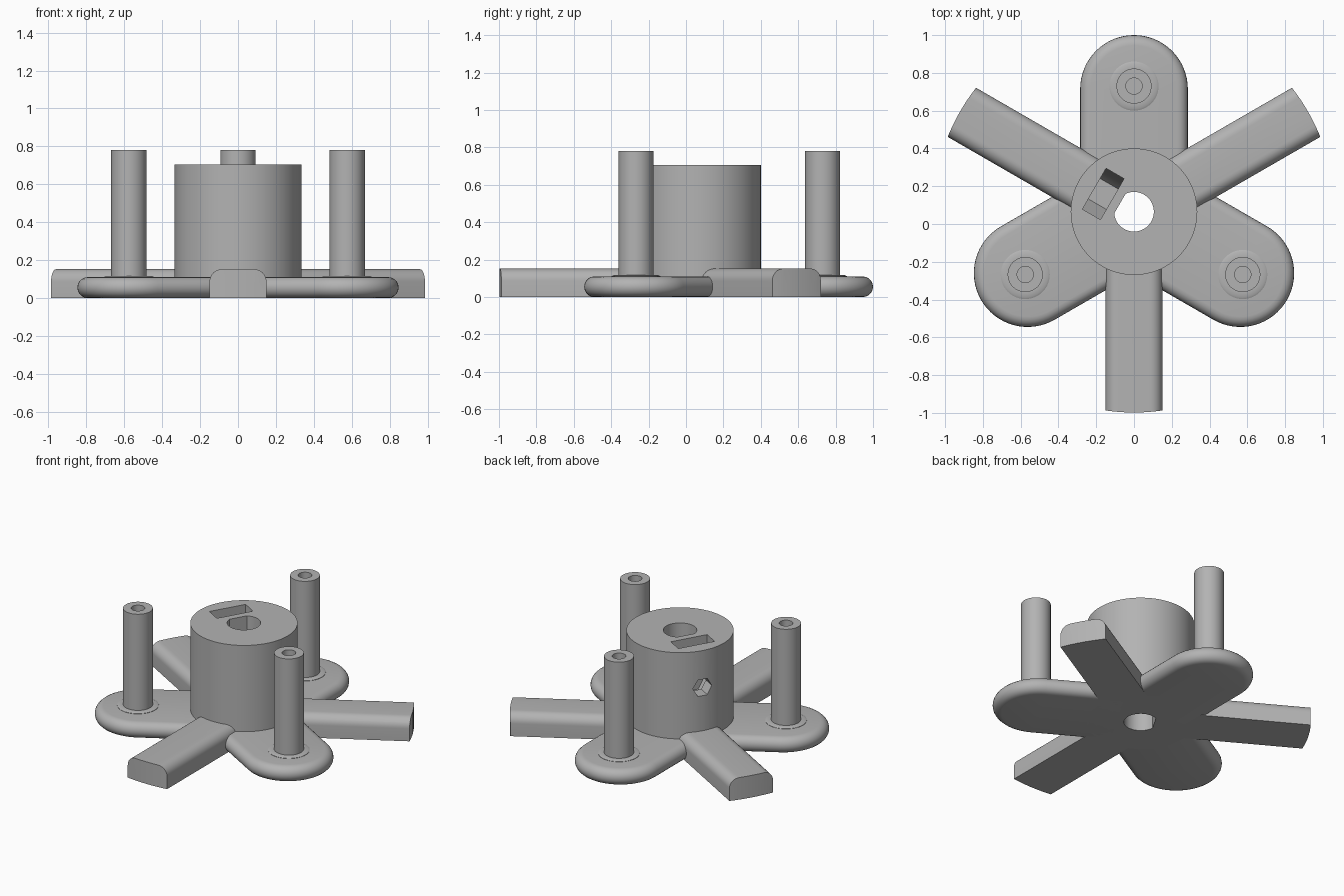
import bpy, bmesh
from math import radians, sin, cos, pi
from mathutils import Matrix, Vector

if "Cube" in bpy.data.objects:
    bpy.data.objects.remove(bpy.data.objects["Cube"], do_unlink=True)

CENTRE = Vector((0, 0.065, 0))
PADDLE_ANGLES = (90, 210, 330)
ARM_ANGLES = (30, 150, 270)
SCREW_ANGLE = 150

grey = bpy.data.materials.new("plain_grey")
grey.use_nodes = True
grey.diffuse_color = (0.45, 0.45, 0.45, 1)
grey.node_tree.nodes["Principled BSDF"].inputs["Base Color"].default_value = grey.diffuse_color


def finish(name, bm, matrix):
    """Turn a bmesh into an object placed by the matrix."""
    bmesh.ops.transform(bm, matrix=matrix, verts=bm.verts)
    bmesh.ops.recalc_face_normals(bm, faces=bm.faces)
    mesh = bpy.data.meshes.new(name)
    bm.to_mesh(mesh)
    bm.free()
    mesh.materials.append(grey)
    obj = bpy.data.objects.new(name, mesh)
    bpy.context.collection.objects.link(obj)
    shade(obj)
    return obj


def shade(obj):
    obj.data.shade_smooth()
    obj.data.set_sharp_from_angle(angle=radians(30))


def loft(name, loops, matrix):
    """Skin a stack of equal closed loops and cap both ends."""
    bm = bmesh.new()
    rings = [[bm.verts.new(p) for p in loop] for loop in loops]
    for low, high in zip(rings, rings[1:]):
        for i in range(len(low)):
            j = (i + 1) % len(low)
            bm.faces.new((low[i], low[j], high[j], high[i]))
    bm.faces.new(rings[0][::-1])
    bm.faces.new(rings[-1])
    return finish(name, bm, matrix)


def prism(name, outline, start, end, matrix):
    return loft(name, [[(x, y, h) for x, y in outline] for h in (start, end)], matrix)


def arc(cx, cy, r, a, b, steps):
    return [(cx + r * cos(radians(a + (b - a) * i / steps)),
             cy + r * sin(radians(a + (b - a) * i / steps))) for i in range(steps + 1)]


def circle(r, steps):
    return arc(0, 0, r, 0, 360, steps)[:-1]


def upright(degrees=0):
    """Local x points outward along the given direction."""
    return Matrix.Translation(CENTRE) @ Matrix.Rotation(radians(degrees), 4, 'Z')


def radial(degrees):
    """Local x runs sideways, y up and z outward."""
    a = radians(degrees)
    m = Matrix(((-sin(a), 0, cos(a)), (cos(a), 0, sin(a)), (0, 1, 0))).to_4x4()
    return Matrix.Translation(CENTRE) @ m


def cut(obj, cutter, operation='DIFFERENCE'):
    mod = obj.modifiers.new("cut", 'BOOLEAN')
    mod.operation, mod.solver, mod.object = operation, 'EXACT', cutter
    bpy.context.view_layer.objects.active = obj
    bpy.ops.object.modifier_apply(modifier=mod.name)
    bpy.data.objects.remove(cutter, do_unlink=True)
    shade(obj)


# Central hub with a D-shaped bore, a nut slot and a radial screw hole
hub = prism("hub", circle(0.335, 96), 0, 0.705, upright())
bore = [(min(x, 0.086), y) for x, y in circle(0.105, 64)]
flat = [p for p in bore if p[0] < 0.086]
flat_y = (0.105 ** 2 - 0.086 ** 2) ** 0.5
bore = sorted(flat + [(0.086, flat_y), (0.086, -flat_y)],
              key=lambda p: Vector((1, 0)).angle_signed(Vector(p)))
cut(hub, prism("bore_cutter", bore, -0.1, 0.9, upright(SCREW_ANGLE)))
slot = [(-0.125, 0.9)] + arc(0, 0.45, 0.125, 180, 360, 3) + [(0.125, 0.9)]
cut(hub, prism("slot_cutter", slot, 0.133, 0.243, radial(SCREW_ANGLE)))
screw = arc(0, 0.45, 0.065, 0, 300, 5)
cut(hub, prism("screw_cutter", screw, 0.04, 0.45, radial(SCREW_ANGLE)))

# Three paddles with fully rounded rims
EDGE = 0.055
rim = []
for z_off, out in [(sin(t), cos(t)) for t in (pi * (i / 10 - 0.5) for i in range(11))]:
    r = 0.23 + EDGE * out
    outline = [(0.15, -r)] + arc(0.65, 0, r, -90, 90, 32) + [(0.15, r)]
    rim.append([(x, y, EDGE * (1 + z_off)) for x, y in outline])
for n, angle in enumerate(PADDLE_ANGLES, 1):
    loft(f"paddle_{n}", rim, upright(angle))

# Three arms with rounded top edges, trimmed to a common circle
W, H, R = 0.15, 0.152, 0.065
section = ([(-W, 0), (W, 0)] + arc(W - R, H - R, R, 0, 90, 8)
           + arc(R - W, H - R, R, 90, 180, 8))
for n, angle in enumerate(ARM_ANGLES, 1):
    arm = prism(f"arm_{n}", section, 0.15, 1.2, radial(angle))
    cut(arm, prism("arm_trim", circle(1.063, 128), -0.5, 0.5, upright()), 'INTERSECT')

# Three hollow posts, each with a low collar on its paddle
post_profile = [(0, 0.1), (0.13, 0.1), (0.13, 0.112), (0.12, 0.117), (0.093, 0.117),
                (0.093, 0.78), (0.043, 0.78), (0.043, 0.12), (0, 0.12)]
for n, angle in enumerate(PADDLE_ANGLES, 1):
    bm = bmesh.new()
    verts = [bm.verts.new((x, 0, z)) for x, z in post_profile]
    edges = [bm.edges.new(pair) for pair in zip(verts, verts[1:])]
    bmesh.ops.spin(bm, geom=verts + edges, cent=(0, 0, 0), axis=(0, 0, 1),
                   angle=2 * pi, steps=48)
    bmesh.ops.remove_doubles(bm, verts=bm.verts, dist=0.0005)
    finish(f"post_{n}", bm, upright(angle) @ Matrix.Translation((0.665, 0, 0)))
